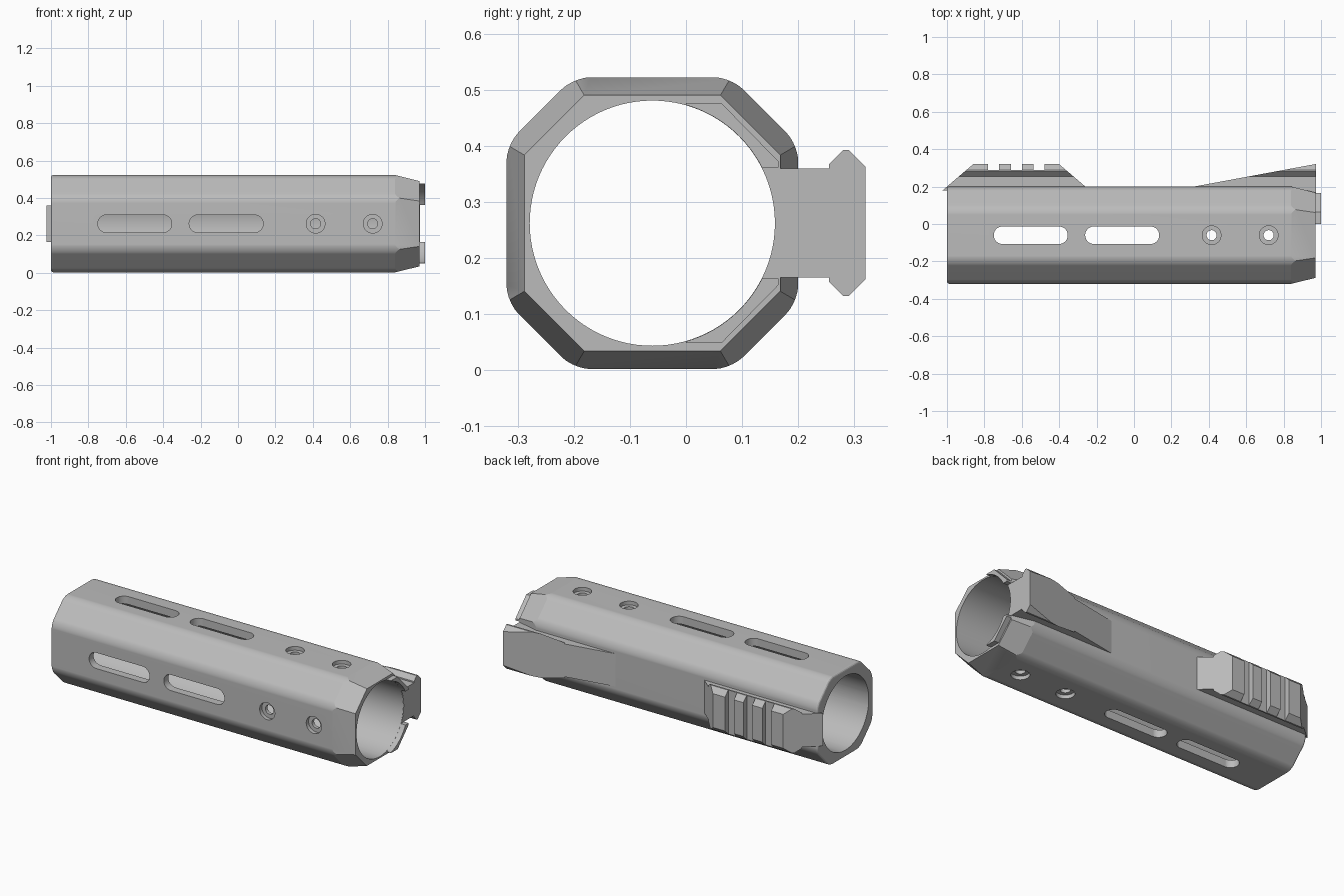
import bpy, bmesh, math
from mathutils import Vector

if "Cube" in bpy.data.objects:
    bpy.data.objects.remove(bpy.data.objects["Cube"], do_unlink=True)

CY, CZ = -0.06, 0.262      # tube axis
HALF, DIAG = 0.26, 0.283   # distance from axis to flat and diagonal walls
BORE = 0.2185
END = 0.97

grey = bpy.data.materials.new("matte grey")
grey.use_nodes = True
grey.diffuse_color = (0.5, 0.5, 0.5, 1)
grey.node_tree.nodes["Principled BSDF"].inputs["Base Color"].default_value = (0.5, 0.5, 0.5, 1)


def make(name, bm):
    bmesh.ops.recalc_face_normals(bm, faces=bm.faces)
    me = bpy.data.meshes.new(name)
    bm.to_mesh(me)
    bm.free()
    me.materials.append(grey)
    ob = bpy.data.objects.new(name, me)
    bpy.context.scene.collection.objects.link(ob)
    return ob


def prism(start, end):
    """Solid between two matching outlines."""
    bm = bmesh.new()
    a = [bm.verts.new(p) for p in start]
    b = [bm.verts.new(p) for p in end]
    bm.faces.new(a)
    bm.faces.new(b[::-1])
    n = len(a)
    for i in range(n):
        bm.faces.new((a[i], b[i], b[(i + 1) % n], a[(i + 1) % n]))
    return bm


def circle(r, n=96):
    return [(r * math.cos(2 * math.pi * i / n), r * math.sin(2 * math.pi * i / n)) for i in range(n)]


def stadium(x, length, r):
    """Round-ended slot outline centred at x; zero length gives a circle."""
    pts = []
    for i in range(32):
        t = 2 * math.pi * (i + 0.5) / 32
        side = 1 if math.cos(t) > 0 else -1
        pts.append((x + side * length / 2 + r * math.cos(t), r * math.sin(t)))
    return pts


def cut(ob, bm):
    """Subtract a solid and bake the result."""
    tool = make("cutter", bm)
    mod = ob.modifiers.new("cut", 'BOOLEAN')
    mod.operation, mod.solver, mod.object = 'DIFFERENCE', 'EXACT', tool
    bpy.context.view_layer.update()
    baked = bpy.data.meshes.new_from_object(ob.evaluated_get(bpy.context.evaluated_depsgraph_get()))
    ob.modifiers.clear()
    ob.data = baked
    bpy.data.objects.remove(tool, do_unlink=True)


def cut_bore(ob, r):
    ring = [(CY + u, CZ + v) for u, v in circle(r)]
    cut(ob, prism([(-1.2, *p) for p in ring], [(1.2, *p) for p in ring]))


def cut_vertical(ob, outline, lo, hi):
    cut(ob, prism([(x, CY + v, lo) for x, v in outline], [(x, CY + v, hi) for x, v in outline]))


def cut_front(ob, outline, lo, hi):
    cut(ob, prism([(x, lo, CZ + v) for x, v in outline], [(x, hi, CZ + v) for x, v in outline]))


# Octagonal tube with rounded long edges
side = DIAG * math.sqrt(2) - HALF
octagon = []
for sy, sz in ((1, 1), (-1, 1), (-1, -1), (1, -1)):
    pair = [(sy * HALF, sz * side), (sy * side, sz * HALF)]
    octagon += pair if sy * sz > 0 else pair[::-1]
bm = prism([(-1, CY + u, CZ + v) for u, v in octagon], [(END, CY + u, CZ + v) for u, v in octagon])
long_edges = [e for e in bm.edges if abs(e.verts[0].co.x - e.verts[1].co.x) > 1]
bmesh.ops.bevel(bm, geom=long_edges, offset=0.03, segments=5, profile=0.5, affect='EDGES')
rear = [e for e in bm.edges if all(v.co.x < -0.99 for v in e.verts)]
bmesh.ops.bevel(bm, geom=rear, offset=0.012, segments=3, profile=0.5, affect='EDGES')

# Tapered muzzle end: eight sloping planes
for i in range(8):
    t = i * math.pi / 4
    dist, drop = (DIAG, 0.036) if i % 2 else (HALF, 0.032)
    out = Vector((0, math.cos(t), math.sin(t)))
    bmesh.ops.bisect_plane(bm, geom=bm.verts[:] + bm.edges[:] + bm.faces[:], dist=1e-6,
                           plane_co=Vector((0.84, CY, CZ)) + out * dist,
                           plane_no=(Vector((drop, 0, 0)) + out * 0.13).normalized(), clear_outer=True)
    bmesh.ops.holes_fill(bm, edges=[e for e in bm.edges if e.is_boundary], sides=0)
tube = make("handguard_tube", bm)
cut_bore(tube, BORE)

# Long slots and countersunk holes on top, bottom and front
for x in (-0.552, -0.063):
    slot = stadium(x, 0.302, 0.047)
    cut_vertical(tube, slot, -0.1, 0.7)
    cut_front(tube, slot, -0.5, -0.1)
for x in (0.415, 0.72):
    bolt, sink = stadium(x, 0, 0.027), stadium(x, 0, 0.05)
    cut_vertical(tube, bolt, -0.1, 0.7)
    cut_front(tube, bolt, -0.5, -0.1)
    cut_vertical(tube, sink, CZ + HALF - 0.022, 0.7)
    cut_vertical(tube, sink, -0.1, CZ - HALF + 0.022)
    cut_front(tube, sink, -0.5, CY - HALF + 0.022)


def rail_profile(base):
    """Flanged rail cross-section as (y, z), rising from the given base."""
    half = [(base, 0.097), (0.255, 0.097), (0.255, 0.105), (0.28, 0.13), (0.29, 0.13), (0.32, 0.1)]
    return [(y, CZ + w) for y, w in half] + [(y, CZ - w) for y, w in half[::-1]]


# Short rail with sloping ends and cross grooves
prof = rail_profile(0.18)
rail = make("accessory_rail", prism([(-1 + (y - 0.2) * 1.17, y, z) for y, z in prof],
                                    [(-0.26 - (y - 0.2) * 1.17, y, z) for y, z in prof]))
for x in (-0.752, -0.628, -0.508):
    box = [(x - 0.029, 0.288), (x + 0.029, 0.288), (x + 0.029, 0.4), (x - 0.029, 0.4)]
    cut(rail, prism([(*p, -0.1) for p in box], [(*p, 0.7) for p in box]))

# Long ramp rising to the same rail section at the muzzle
prof = rail_profile(0.1)
ramp = make("rail_ramp", prism([(0.32 + (y - 0.2) * 5.4, y, z) for y, z in prof],
                               [(END + 0.002, y, z) for y, z in prof]))
cut_bore(ramp, BORE + 0.0015)

# Thin locating tabs beyond the muzzle face
tab = [(0.06, 0.214), (0.123, 0.214), (0.225, 0.11), (0.225, 0.099), (0.1, 0.099), (0.06, 0.15)]
tabs = []
for label, s in (("upper", 1), ("lower", -1)):
    ends = [[(x, CY + u, CZ + s * v) for u, v in tab] for x in (0.96, 1.0)]
    tabs.append(make(label + "_tab", prism(*ends)))
    cut_bore(tabs[-1], BORE + 0.0005)

# Smooth rounded areas, keep hard edges crisp
bpy.ops.object.select_all(action='DESELECT')
for ob in (tube, rail, ramp, *tabs):
    ob.select_set(True)
    bpy.context.view_layer.objects.active = ob
bpy.ops.object.shade_smooth_by_angle(angle=math.radians(14))
for ob in (tube, ramp):
    mod = ob.modifiers.new("even shading", 'WEIGHTED_NORMAL')
    mod.keep_sharp = True
